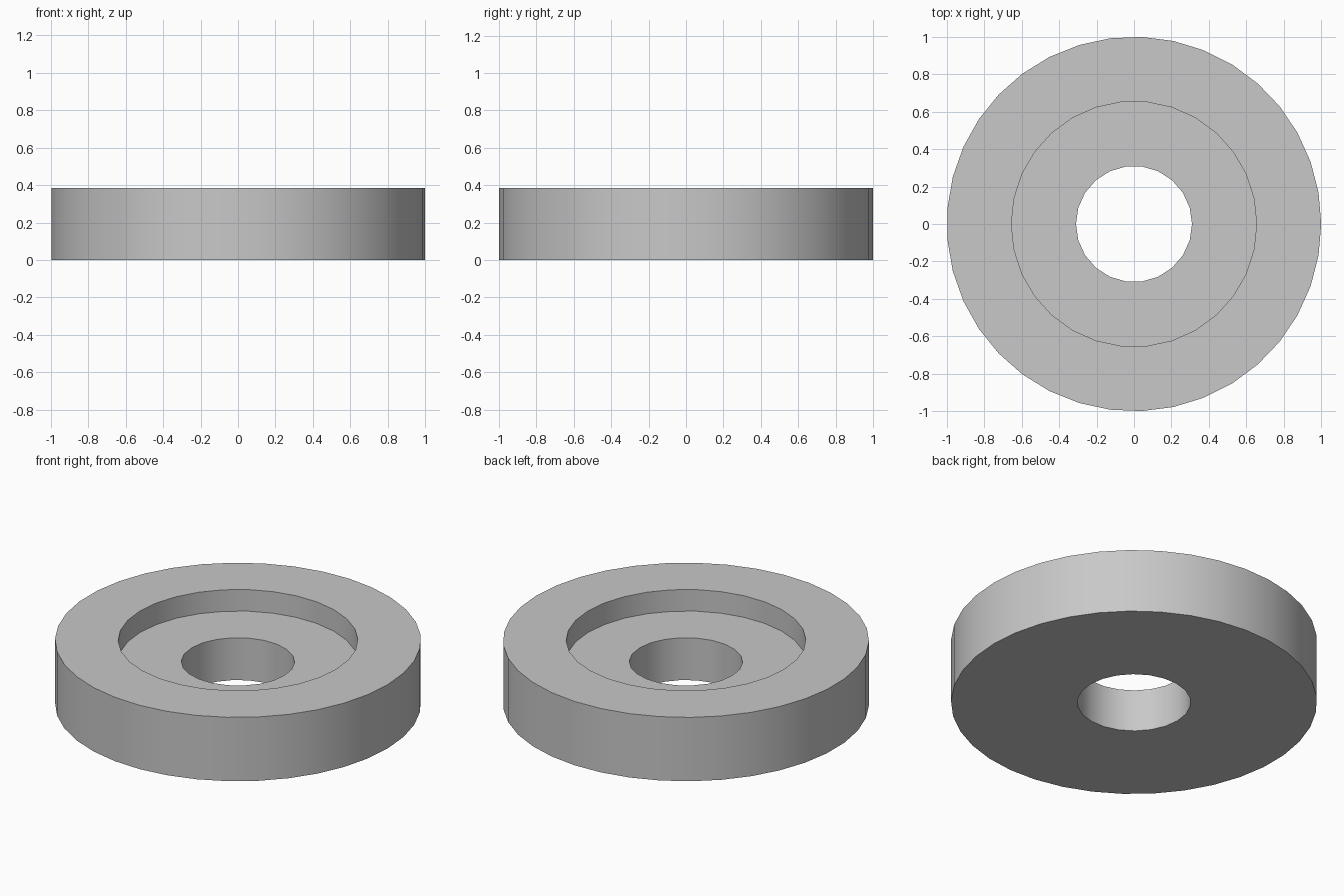
import bpy
from math import radians

HEIGHT = 0.385
FLOOR = 0.255

cube = bpy.data.objects.get("Cube")
if cube:
    bpy.data.objects.remove(cube, do_unlink=True)

grey = bpy.data.materials.new("plain grey")
grey.use_nodes = True
colour = (0.58, 0.58, 0.58, 1)
grey.diffuse_color = colour
grey.node_tree.nodes["Principled BSDF"].inputs["Base Color"].default_value = colour


def cylinder(name, radius, bottom, top, sides):
    """Upright cylinder with its first corner on +x."""
    bpy.ops.mesh.primitive_cylinder_add(
        vertices=sides, radius=radius, depth=top - bottom,
        location=(0, 0, (bottom + top) / 2), rotation=(0, 0, radians(-90)))
    obj = bpy.context.object
    obj.name = obj.data.name = name
    obj.data.materials.append(grey)
    return obj


def cut(target, cutter):
    """Subtract the cutter for good, then remove it."""
    cutter.hide_render = True
    mod = target.modifiers.new(cutter.name, "BOOLEAN")
    mod.operation = "DIFFERENCE"
    mod.solver = "EXACT"
    mod.object = cutter
    bpy.ops.object.select_all(action="DESELECT")
    target.select_set(True)
    bpy.context.view_layer.objects.active = target
    bpy.ops.object.modifier_apply(modifier=mod.name)
    bpy.data.objects.remove(cutter, do_unlink=True)


# Thick disc
washer = cylinder("counterbored_washer", 1.0, 0, HEIGHT, 37)

# Wide recess in the top, then the hole right through
cut(washer, cylinder("recess_cutter", 0.655, FLOOR, HEIGHT + 0.2, 30))
cut(washer, cylinder("hole_cutter", 0.31, -0.2, HEIGHT + 0.2, 22))

# Round walls smooth, rims sharp
bpy.ops.object.shade_smooth_by_angle(angle=radians(30))
